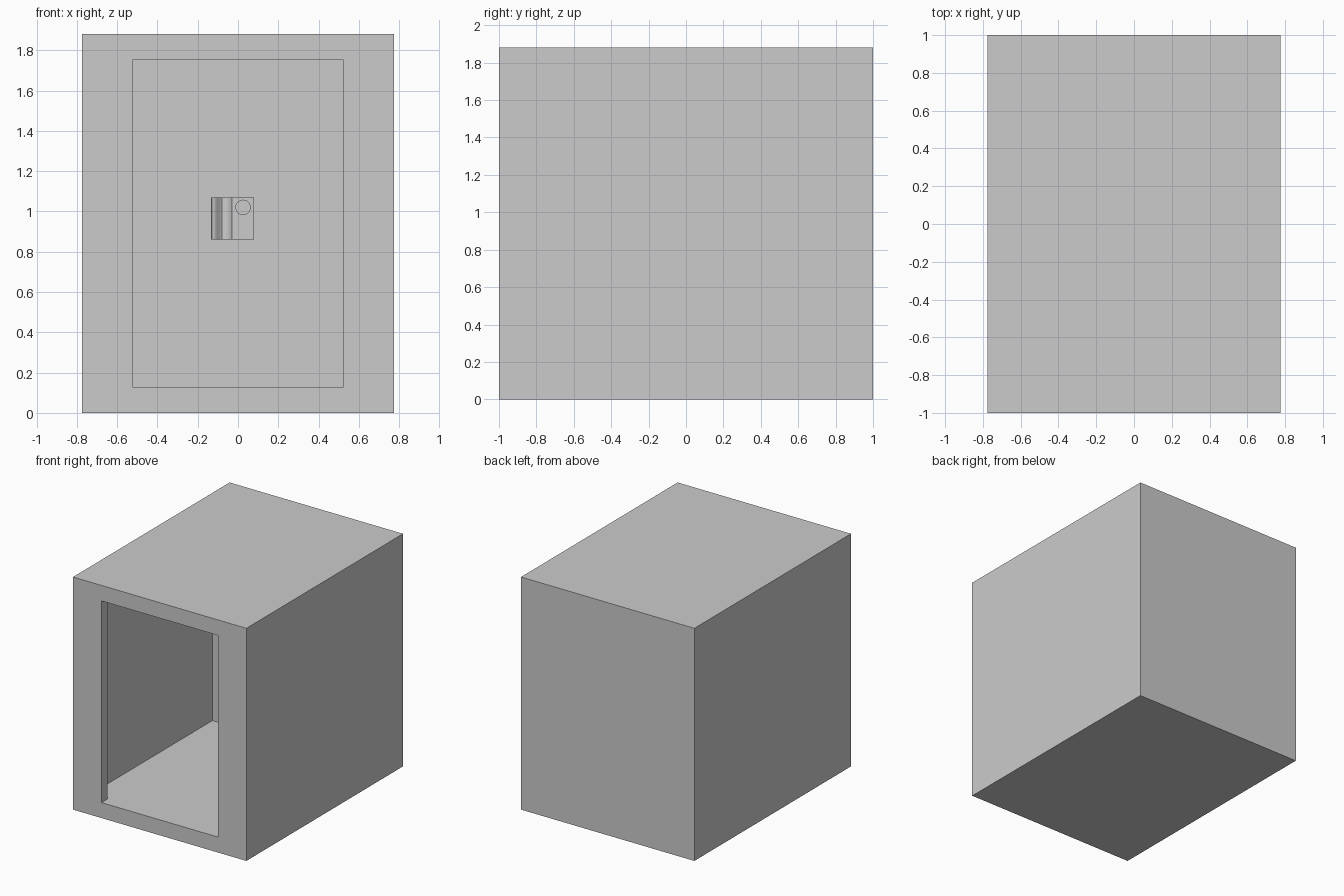
import bpy, bmesh
from mathutils import Matrix, Vector

if "Cube" in bpy.data.objects:
    bpy.data.objects.remove(bpy.data.objects["Cube"])


def finish(name, bm):
    bmesh.ops.recalc_face_normals(bm, faces=bm.faces)
    mesh = bpy.data.meshes.new(name)
    bm.to_mesh(mesh)
    bm.free()
    ob = bpy.data.objects.new(name, mesh)
    bpy.context.collection.objects.link(ob)
    return ob


def prism(name, plan, z0, z1):
    """Extrude an (x, y) outline from z0 up to z1."""
    bm = bmesh.new()
    face = bm.faces.new([bm.verts.new((x, y, z0)) for x, y in plan])
    top = bmesh.ops.extrude_face_region(bm, geom=[face])["geom"]
    bmesh.ops.translate(bm, vec=Vector((0, 0, z1 - z0)),
                        verts=[v for v in top if isinstance(v, bmesh.types.BMVert)])
    return finish(name, bm)


def mirrored(half):
    return half + [(-x, y) for x, y in reversed(half)]


W, H = 0.775, 1.88          # half width, height
BACK = 0.63                 # inner back wall

# Thick-walled cabinet body
body = prism("cabinet_body", mirrored([(W, -1), (W, 1)]), 0, H)

# Chamber: narrow doorway widening behind the front frame
cutter = prism("chamber_cutter",
               mirrored([(0.52, -1.1), (0.52, -0.925), (0.67, -0.925), (0.67, BACK)]),
               0.125, 1.755)
cutter.hide_render = True
cutter.hide_viewport = True
cut = body.modifiers.new("chamber", "BOOLEAN")
cut.operation = "DIFFERENCE"
cut.solver = "EXACT"
cut.object = cutter

# Wall unit: flat right half, rounded groove and roll on the left
front = BACK - 0.08
outline = [(0.08, BACK + 0.01), (0.08, front), (-0.03, front),
           (-0.034, front + 0.012), (-0.045, front + 0.025), (-0.06, front + 0.032),
           (-0.08, front + 0.034), (-0.09, front + 0.028), (-0.1, front + 0.016),
           (-0.11, front + 0.006), (-0.12, front), (-0.13, front),
           (-0.133, front + 0.004), (-0.133, BACK + 0.01)]
unit = prism("wall_unit", outline, 0.86, 1.07)

# Round button on the flat half
bm = bmesh.new()
bmesh.ops.create_cone(bm, cap_ends=True, segments=32, radius1=0.038, radius2=0.038,
                      depth=0.02, matrix=Matrix.Translation((0.025, front, 1.02))
                      @ Matrix.Rotation(1.5707963, 4, "X"))
button = finish("button", bm)

# Smooth curves, keep corners crisp
for ob in (unit, button):
    bpy.ops.object.select_all(action="DESELECT")
    ob.select_set(True)
    bpy.context.view_layer.objects.active = ob
    bpy.ops.object.shade_smooth_by_angle(angle=0.6)
